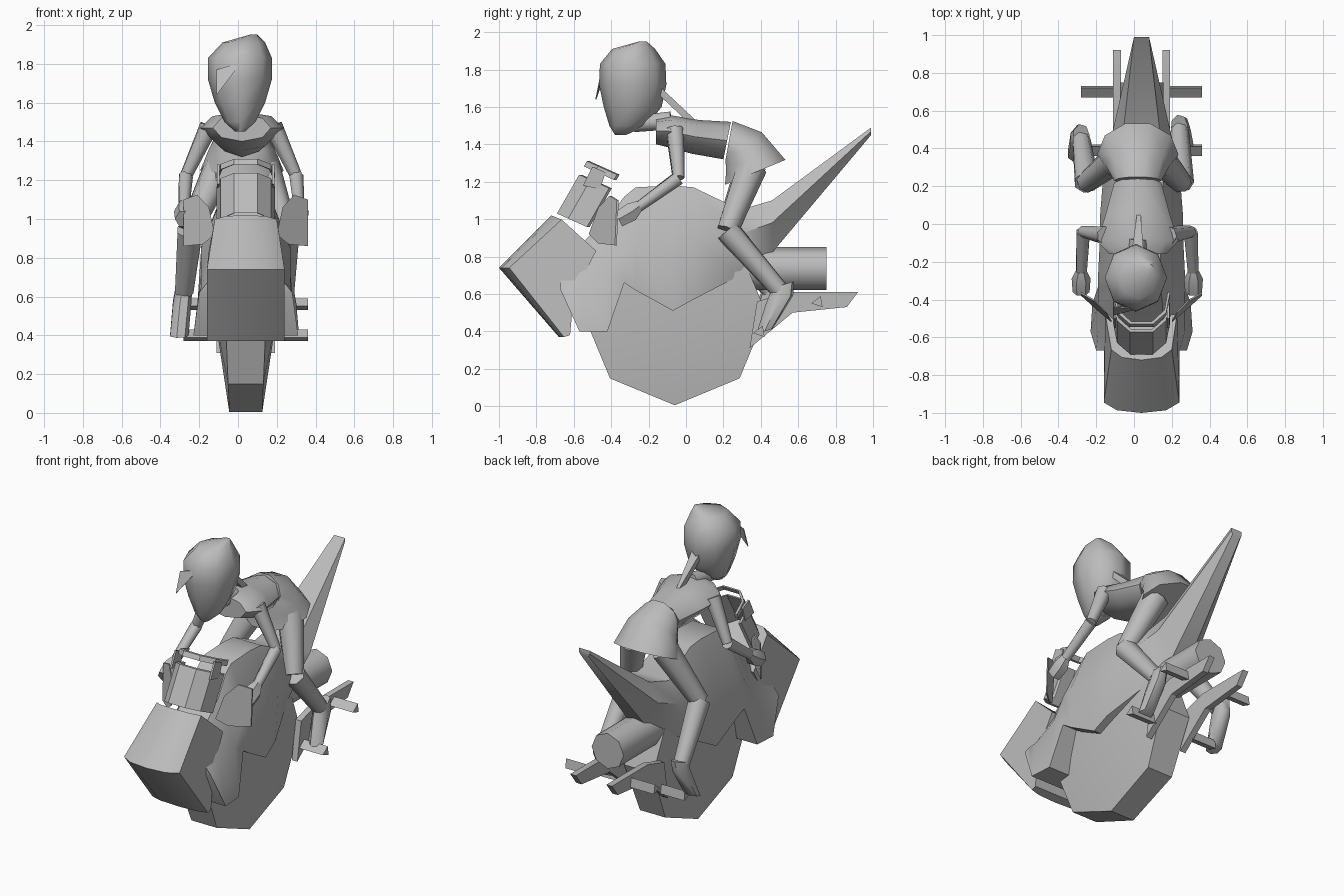
import bpy, bmesh, math
from mathutils import Vector

cube = bpy.data.objects.get("Cube")
if cube:
    bpy.data.objects.remove(cube, do_unlink=True)

CX = 0.04  # centre line of the bike

grey = bpy.data.materials.new("plain_grey")
grey.use_nodes = True
grey.diffuse_color = (0.5, 0.5, 0.5, 1)
grey.node_tree.nodes["Principled BSDF"].inputs["Base Color"].default_value = (0.5, 0.5, 0.5, 1)


def finish(name, bm, angle=40):
    bmesh.ops.recalc_face_normals(bm, faces=bm.faces)
    mesh = bpy.data.meshes.new(name)
    bm.to_mesh(mesh)
    bm.free()
    mesh.materials.append(grey)
    ob = bpy.data.objects.new(name, mesh)
    bpy.context.collection.objects.link(ob)
    bpy.ops.object.select_all(action='DESELECT')
    ob.select_set(True)
    bpy.context.view_layer.objects.active = ob
    bpy.ops.object.shade_smooth_by_angle(angle=math.radians(angle))
    return ob


def loft(name, rings, angle=40, caps=True, closed=True):
    """Skin a list of equal-length point rings."""
    bm = bmesh.new()
    rows = [[bm.verts.new(p) for p in r] for r in rings]
    n = len(rows[0])
    for a, b in zip(rows, rows[1:]):
        for i in range(n if closed else n - 1):
            j = (i + 1) % n
            bm.faces.new((a[i], a[j], b[j], b[i]))
    if caps:
        bm.faces.new(rows[0])
        bm.faces.new(rows[-1])
    return finish(name, bm, angle)


def plate(name, pts, offset):
    """Flat outline given thickness along an offset."""
    d = Vector(offset)
    return loft(name, [[Vector(p) for p in pts], [Vector(p) + d for p in pts]], 20)


def oval(c, u, v, n=8):
    c, u, v = Vector(c), Vector(u), Vector(v)
    return [c + u * math.cos(2 * math.pi * i / n) + v * math.sin(2 * math.pi * i / n) for i in range(n)]


def limb(name, a, b, ra, rb, n=7):
    a, b = Vector(a), Vector(b)
    d = (b - a).normalized()
    u = d.cross(Vector((0, 1, 0.3))).normalized()
    v = d.cross(u)
    return loft(name, [oval(a, u * ra, v * ra, n), oval(b, u * rb, v * rb, n)], 60)


# Wheel: eight-sided tread, bulging sides
bm = bmesh.new()
hubs = [bm.verts.new((CX + s * 0.16, -0.06, 0.5)) for s in (-1, 1)]
tread = []
for i in range(8):
    a = math.pi / 4 * i
    z = 0.495 - 0.49 * math.cos(a)
    w = 0.085 + 0.04 * z
    tread.append([bm.verts.new((CX + s * w, -0.06 + 0.49 * math.sin(a), z)) for s in (-1, 1)])
for a, b in zip(tread, tread[1:] + tread[:1]):
    bm.faces.new((a[0], a[1], b[1], b[0]))
    for k in (0, 1):
        bm.faces.new((hubs[k], a[k], b[k]))
finish("wheel", bm, 35)

# Main body and tail: y, low z, middle z, top z, low/middle/top half widths
body = [(-0.67, 0.62, 0.67, 0.74, 0.24, 0.20, 0.10),
        (-0.57, 0.40, 0.65, 0.86, 0.27, 0.23, 0.11),
        (-0.42, 0.40, 0.72, 1.00, 0.26, 0.23, 0.11),
        (-0.33, 0.66, 0.85, 1.12, 0.23, 0.23, 0.10),
        (-0.27, 0.62, 0.86, 1.17, 0.22, 0.23, 0.10),
        (-0.07, 0.51, 0.86, 1.18, 0.21, 0.22, 0.10),
        (0.04, 0.57, 0.88, 1.17, 0.20, 0.22, 0.10),
        (0.29, 0.70, 0.92, 1.05, 0.11, 0.20, 0.12),
        (0.46, 0.82, 0.98, 1.10, 0.06, 0.16, 0.10),
        (0.99, 1.45, 1.47, 1.49, 0.03, 0.04, 0.04)]
loft("body_and_tail", [[(CX + s * w, y, z) for s, w, z in
                        ((-1, wl, zl), (-1, wm, zm), (-1, wt, zt), (1, wt, zt), (1, wm, zm), (1, wl, zl))]
                       for y, zl, zm, zt, wl, wm, wt in body], 45)

# Front fairing: bowed shell across x
fairing = []
for t, w in ((-1, 0.2), (-0.5, 0.13), (0, 0.0), (0.5, 0.13), (1, 0.2)):
    x, bow = CX + math.copysign(w, t), 0.055 * t * t
    top = CX + (x - CX) * 0.8
    fairing.append([(top, -0.72 + bow, 1.02 - bow * 0.4), (x, -1.0 + bow, 0.74),
                    (x, -0.68 + bow * 0.5, 0.37), (x, -0.62, 0.38),
                    (x, -0.6, 0.6), (x * 0.95, -0.48, 0.83)])
loft("front_fairing", fairing, 40)

# Windscreen: curved panel with a slot below its top rim
def screen(name, low, high):
    rings = []
    for t in (low, high):
        outer = [(CX + dx, -0.69 + 0.16 * t + back, 1.03 + 0.28 * t - back * 0.45)
                 for dx, back in ((-0.15, 0.16), (-0.13, 0.06), (-0.06, 0.0),
                                  (0.06, 0.0), (0.13, 0.06), (0.15, 0.16))]
        rings.append(outer + [(CX + (x - CX) * 0.93, y + 0.015, z) for x, y, z in reversed(outer)])
    loft(name, rings, 35)


screen("windscreen", 0.0, 0.74)
screen("windscreen_rim", 0.9, 1.0)
for s in (-1, 1):
    plate("windscreen_post", [(CX + s * 0.135, -0.55, 1.18), (CX + s * 0.135, -0.46, 1.16),
                              (CX + s * 0.135, -0.43, 1.25), (CX + s * 0.135, -0.5, 1.28)], (s * 0.012, 0, 0))

# Exhaust
loft("exhaust", [oval((CX, y, 0.735), (0.115, 0, 0), (0, 0, 0.115), 8) for y in (0.25, 0.75)], 50)

for s, side in ((1, "left"), (-1, "right")):
    def P(w, y, z):
        return Vector((CX + s * w, y, z))
    # Hand guards
    plate(side + "_hand_guard", [P(0.32, -0.37, 1.10), P(0.25, -0.41, 1.125), P(0.19, -0.47, 1.06),
                                 P(0.16, -0.52, 0.92), P(0.22, -0.47, 0.87), P(0.32, -0.38, 0.86)], (0, 0.01, 0))
    # Swingarm plates with triangular pegs
    plate(side + "_swingarm", [P(0.11, y, z) for y, z in
                               ((0.34, 0.31), (0.57, 0.50), (0.86, 0.53), (0.92, 0.61),
                                (0.55, 0.61), (0.38, 0.56))], (s * 0.04, 0, 0))
    for y, z in ((0.70, 0.56), (0.39, 0.40)):
        tri = [(y - 0.03, z - 0.01), (y + 0.03, z - 0.03), (y + 0.02, z + 0.03)]
        plate(side + "_peg", [P(0.14, a, b) for a, b in tri], (s * 0.18, 0, 0))

# Rider head: z, centre y, half depth, half width, centre x
head = [(1.45, -0.35, 0.03, 0.025, 0.01), (1.50, -0.31, 0.10, 0.08, 0.01), (1.60, -0.285, 0.155, 0.13, 0.01),
        (1.72, -0.285, 0.18, 0.165, 0.01), (1.83, -0.285, 0.175, 0.165, 0.01),
        (1.91, -0.28, 0.115, 0.11, 0.03), (1.95, -0.23, 0.02, 0.02, 0.08)]
loft("head", [oval((cx, y, z), (w, 0, 0), (0, d, 0), 8) for z, y, d, w, cx in head], 60)
plate("hair_fringe", [(-0.11, -0.44, 1.77), (0.02, -0.45, 1.81), (-0.11, -0.485, 1.64)], (0, 0.006, 0))
plate("hair_tail", [(-0.01, -0.13, 1.70), (0.05, -0.13, 1.70), (0.035, 0.05, 1.53), (0.015, 0.05, 1.53)],
      (0, -0.015, -0.035))
limb("neck", (0.01, -0.28, 1.51), (0.02, -0.08, 1.53), 0.045, 0.05)

# Torso and skirt: centre, half width, half height vector
torso = [((0.02, -0.16, 1.47), 0.15, (0, 0, 0.07)), ((0.02, -0.09, 1.47), 0.215, (0, 0.01, 0.085)),
         ((0.02, 0.05, 1.44), 0.17, (0, 0.02, 0.09)), ((0.02, 0.22, 1.42), 0.125, (0, 0.02, 0.10))]
loft("torso", [oval(c, (w, 0, 0), v, 8) for c, w, v in torso], 50)
skirt = [((0.02, 0.23, 1.42), 0.125, (0, 0.02, 0.11)), ((0.02, 0.31, 1.36), 0.17, (0, 0.10, 0.11)),
         ((0.02, 0.37, 1.25), 0.215, (0, 0.17, 0.07))]
loft("skirt", [oval(c, (w, 0, 0), v, 10) for c, w, v in skirt], 50)

# Arms and legs: each chain of joints with radii
limbs = {
    "left_arm": [((0.18, -0.06, 1.48), 0.05), ((0.30, -0.04, 1.22), 0.036), ((0.315, -0.29, 1.04), 0.028)],
    "right_arm": [((-0.15, -0.06, 1.48), 0.05), ((-0.27, -0.04, 1.22), 0.036), ((-0.28, -0.29, 1.04), 0.028)],
    "left_leg": [((0.13, 0.35, 1.28), 0.085), ((0.25, 0.22, 0.94), 0.065), ((0.24, 0.50, 0.62), 0.05)],
    "right_leg": [((-0.09, 0.35, 1.28), 0.085), ((-0.25, 0.22, 0.94), 0.065), ((-0.28, 0.45, 0.62), 0.05)]}
for name, ((a, ra), (b, rb), (c, rc)) in limbs.items():
    limb(name + "_upper", a, b, ra, rb * 0.9)
    limb(name + "_lower", b, c, rb * 1.05, rc)
    x, y, z = c
    s = 1 if x > 0 else -1
    if "arm" in name:
        # Hands
        loft(name + "_hand", [oval((x, y + dy, z + dz), (r, 0, 0), (0, -r * 0.5, r), 6)
                              for dy, dz, r in ((0.04, 0.03, 0.03), (0, 0, 0.05), (-0.07, -0.04, 0.045))], 50)
    else:
        # Boots
        loft(name + "_boot", [oval((x + s * dx, y + dy, z + dz), (w, 0, 0), (0, d, d * 0.3), 7)
                              for dx, dy, dz, w, d in ((0, 0.02, 0.03, 0.045, 0.06), (0.01, 0, -0.05, 0.05, 0.075),
                                                       (0.025, -0.08, -0.22, 0.05, 0.045))], 50)
